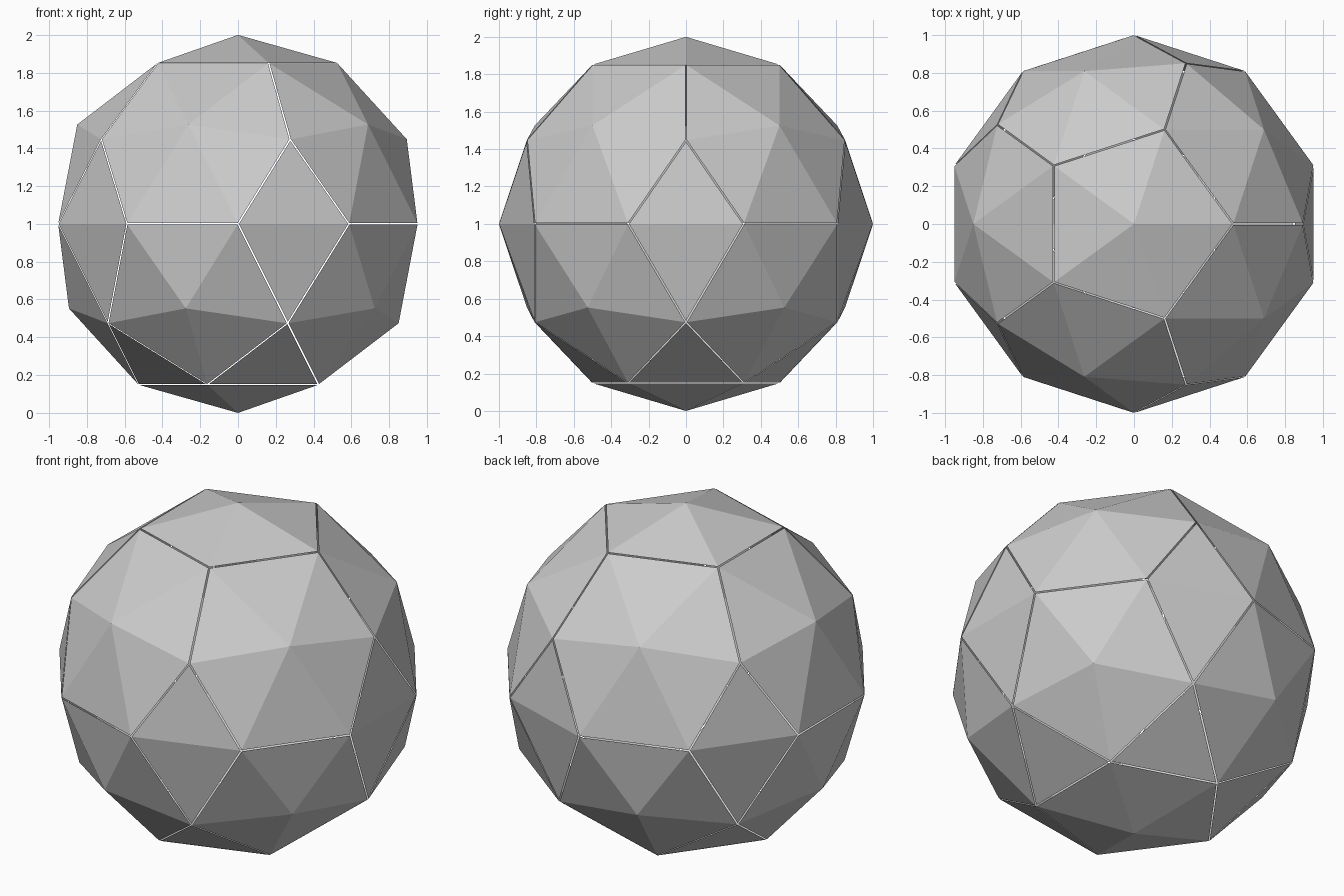
import bpy, bmesh, math
from mathutils import Vector

cube = bpy.data.objects.get("Cube")
if cube:
    bpy.data.objects.remove(cube, do_unlink=True)

GAP = 0.004  # half the width of the seam between panels

grey = bpy.data.materials.new("plain_grey")
grey.use_nodes = True
colour = (0.6, 0.6, 0.6, 1)
grey.diffuse_color = colour
grey.node_tree.nodes["Principled BSDF"].inputs["Base Color"].default_value = colour


def sector(p):
    """Which fifth of the ball a point lies in."""
    return round(math.atan2(p.y, p.x) / math.radians(36)) % 10


def panel_key(face):
    """Name and sector of the panel that a facet belongs to."""
    for v in face.verts:
        z = v.co.z
        if z > 0.99:
            return "top_cap", 0
        if z < -0.99:
            return "bottom_cap", 0
        if abs(z - 0.526) < 0.02:
            return "upper_hexagon", sector(v.co)
        if abs(z + 0.447) < 0.02:
            return "lower_pentagon", sector(v.co)
    centre = face.calc_center_median()
    kind = "side_diamond" if centre.z > -0.4 else "lower_triangle"
    return kind, sector(centre)


# Faceted ball, sorted into panels
ball = bmesh.new()
bmesh.ops.create_icosphere(ball, subdivisions=2, radius=1)
panels = {}
for f in ball.faces:
    panels.setdefault(panel_key(f), []).append([v.co.copy() for v in f.verts])
ball.free()

# Each panel is a thin shell with its rim trimmed back to leave a seam
for (kind, number), facets in panels.items():
    bm = bmesh.new()
    for corners in facets:
        bm.faces.new([bm.verts.new(c + Vector((0, 0, 1))) for c in corners])
    bmesh.ops.remove_doubles(bm, verts=bm.verts[:], dist=0.001)
    rim = bmesh.ops.inset_region(bm, faces=bm.faces[:], thickness=GAP,
                                 use_boundary=True, use_even_offset=True)
    bmesh.ops.delete(bm, geom=rim["faces"], context="FACES")
    mesh = bpy.data.meshes.new(kind)
    bm.to_mesh(mesh)
    bm.free()
    mesh.materials.append(grey)
    name = kind if kind.endswith("cap") else f"{kind}_{number // 2 + 1}"
    bpy.context.collection.objects.link(bpy.data.objects.new(name, mesh))
